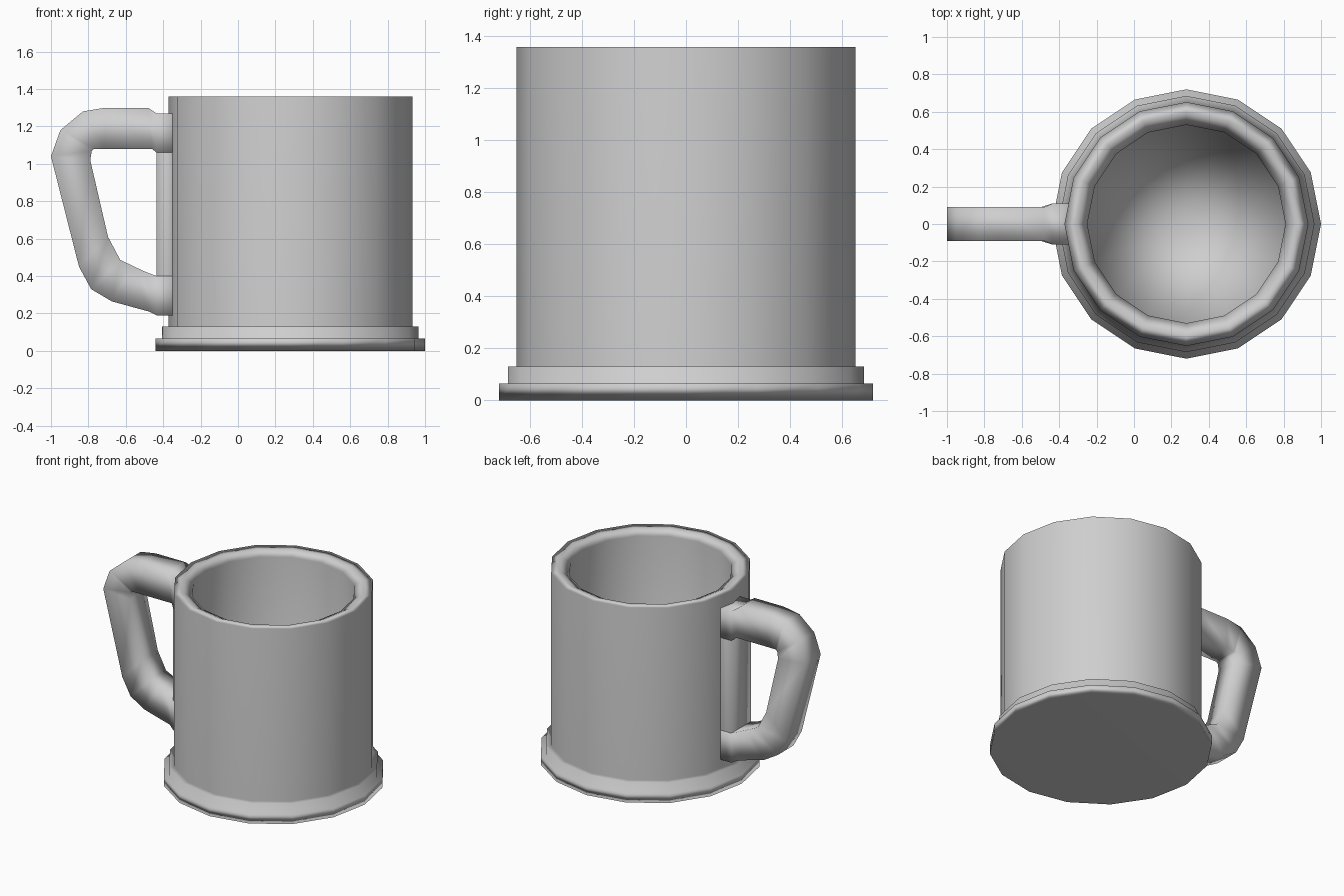
import bpy, bmesh
from math import sin, cos, tau

cube = bpy.data.objects.get("Cube")
if cube:
    bpy.data.objects.remove(cube)

SIDES = 16
AXIS_X = 0.28

clay = bpy.data.materials.new("plain grey")
clay.use_nodes = True
GREY = (0.62, 0.62, 0.62, 1)
clay.diffuse_color = GREY
clay.node_tree.nodes["Principled BSDF"].inputs["Base Color"].default_value = GREY


def skin(name, rings, fan_end=False):
    """Bridge a series of equal rings, cap both ends and shade smooth."""
    bm = bmesh.new()
    loops = [[bm.verts.new(p) for p in ring] for ring in rings]
    n = len(loops[0])
    for a, b in zip(loops, loops[1:]):
        for i in range(n):
            j = (i + 1) % n
            bm.faces.new((a[i], a[j], b[j], b[i]))
    bm.faces.new(loops[0])
    end = bm.faces.new(loops[-1])
    if fan_end:
        bmesh.ops.poke(bm, faces=[end])
    bmesh.ops.recalc_face_normals(bm, faces=bm.faces)
    for f in bm.faces:
        f.smooth = True
    mesh = bpy.data.meshes.new(name)
    bm.to_mesh(mesh)
    bm.free()
    mesh.materials.append(clay)
    obj = bpy.data.objects.new(name, mesh)
    bpy.context.collection.objects.link(obj)
    return obj


def circle(r, z):
    return [(AXIS_X + r * cos(tau * i / SIDES), r * sin(tau * i / SIDES), z)
            for i in range(SIDES)]


def strip(outer, inner, half):
    """Rectangular section between an outer and an inner (x, z) point."""
    (xo, zo), (xi, zi) = outer, inner
    return [(xo, -half, zo), (xo, half, zo), (xi, half, zi), (xi, -half, zi)]


# Cup: stepped foot, straight wall, sloped rim, straight hollow and floor
cup_profile = [
    (0.72, 0), (0.72, 0.065), (0.685, 0.065), (0.685, 0.13), (0.652, 0.13),
    (0.652, 1.36), (0.59, 1.36), (0.53, 1.33), (0.53, 0.13),
]
cup = skin("cup", [circle(r, z) for r, z in cup_profile], fan_end=True)
weighted = cup.modifiers.new("weighted normals", 'WEIGHTED_NORMAL')
weighted.mode = 'FACE_AREA'

# Handle: outer and inner outline points, widened where it meets the cup
ROOT, PLATE = -0.32, -0.435
outer = [(ROOT, 1.27), (PLATE, 1.27), (-0.48, 1.30), (-0.71, 1.30),
         (-0.83, 1.28), (-0.95, 1.18), (-1.0, 1.04), (-0.85, 0.45),
         (-0.785, 0.33), (-0.675, 0.265), (-0.475, 0.21), (PLATE, 0.19), (ROOT, 0.19)]
inner = [(ROOT, 1.06), (PLATE, 1.06), (-0.46, 1.08), (-0.71, 1.08),
         (-0.77, 1.08), (-0.782, 1.07), (-0.79, 1.02), (-0.695, 0.61),
         (-0.63, 0.487), (-0.56, 0.453), (-0.50, 0.425), (PLATE, 0.40), (ROOT, 0.40)]
skin("handle", [strip(o, i, 0.11 if o[0] >= PLATE else 0.09)
                for o, i in zip(outer, inner)])

# Plate on the cup wall between the handle ends, its tips sunk into the handle
skin("handle_plate", [strip((PLATE, z), (ROOT, z), half) for z, half in
                      ((0.35, 0.10), (0.40, 0.11), (1.06, 0.11), (1.11, 0.10))])
